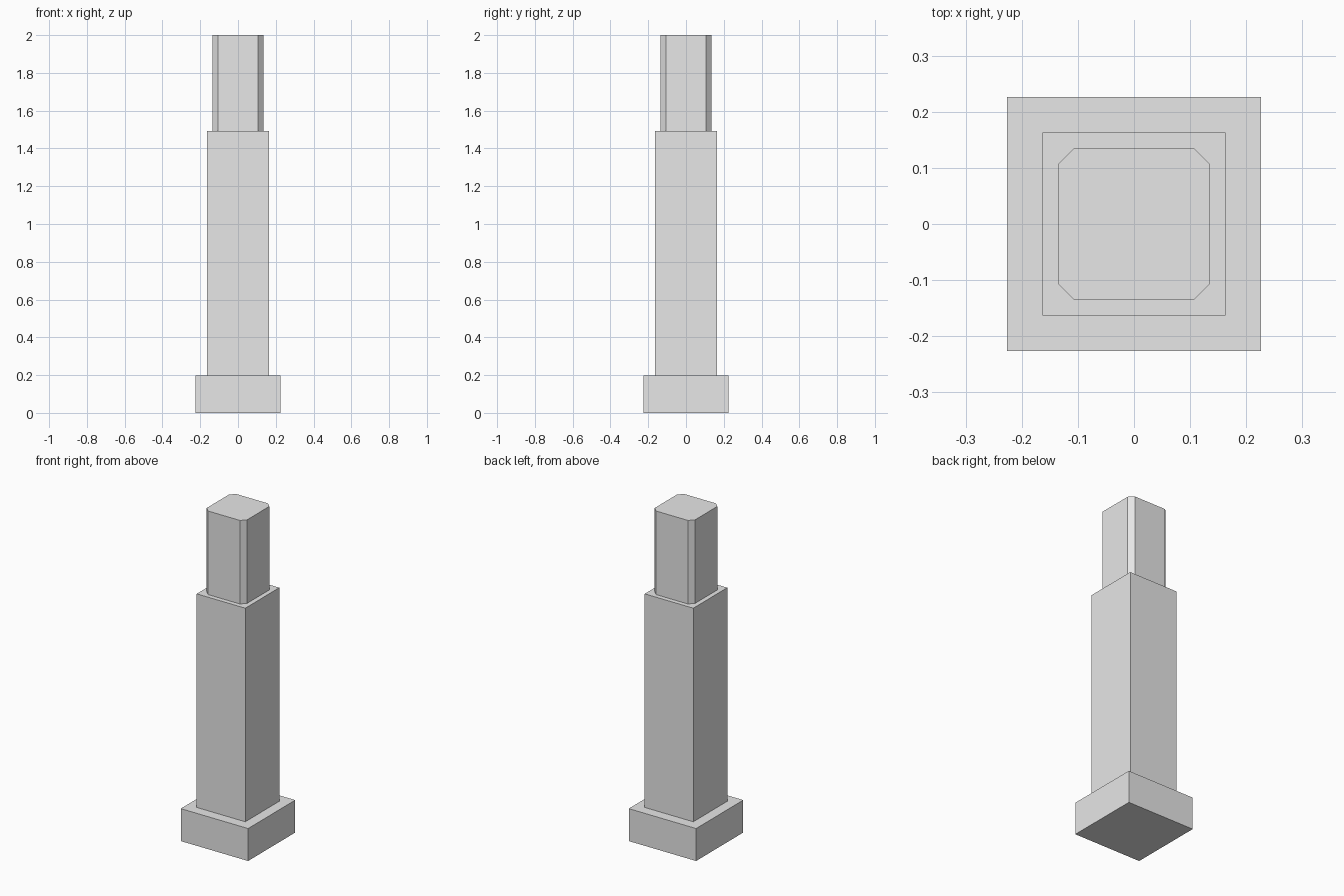
import bpy
import bmesh

if "Cube" in bpy.data.objects:
    bpy.data.objects.remove(bpy.data.objects["Cube"])

grey = bpy.data.materials.new("light_grey")
grey.diffuse_color = (0.8, 0.8, 0.8, 1.0)
grey.use_nodes = True
grey.node_tree.nodes["Principled BSDF"].inputs["Base Color"].default_value = grey.diffuse_color


def square_block(name, half, bottom, top, corner=0.0):
    """Square block between two heights, with optional cut vertical corners."""
    if corner:
        k = half - corner
        outline = [(half, -k), (half, k), (k, half), (-k, half),
                   (-half, k), (-half, -k), (-k, -half), (k, -half)]
    else:
        outline = [(half, -half), (half, half), (-half, half), (-half, -half)]
    bm = bmesh.new()
    base = bm.faces.new([bm.verts.new((x, y, bottom)) for x, y in outline])
    result = bmesh.ops.extrude_face_region(bm, geom=[base], use_keep_orig=True)
    for v in result["geom"]:
        if isinstance(v, bmesh.types.BMVert):
            v.co.z = top
    bmesh.ops.recalc_face_normals(bm, faces=bm.faces)
    mesh = bpy.data.meshes.new(name)
    bm.to_mesh(mesh)
    bm.free()
    mesh.materials.append(grey)
    obj = bpy.data.objects.new(name, mesh)
    bpy.context.collection.objects.link(obj)
    return obj


# Wide foot, tall square shaft, narrower post with cut corners
square_block("foot", 0.226, 0.0, 0.197)
square_block("shaft", 0.163, 0.197, 1.493)
square_block("upper_post", 0.135, 1.493, 2.0, corner=0.028)
